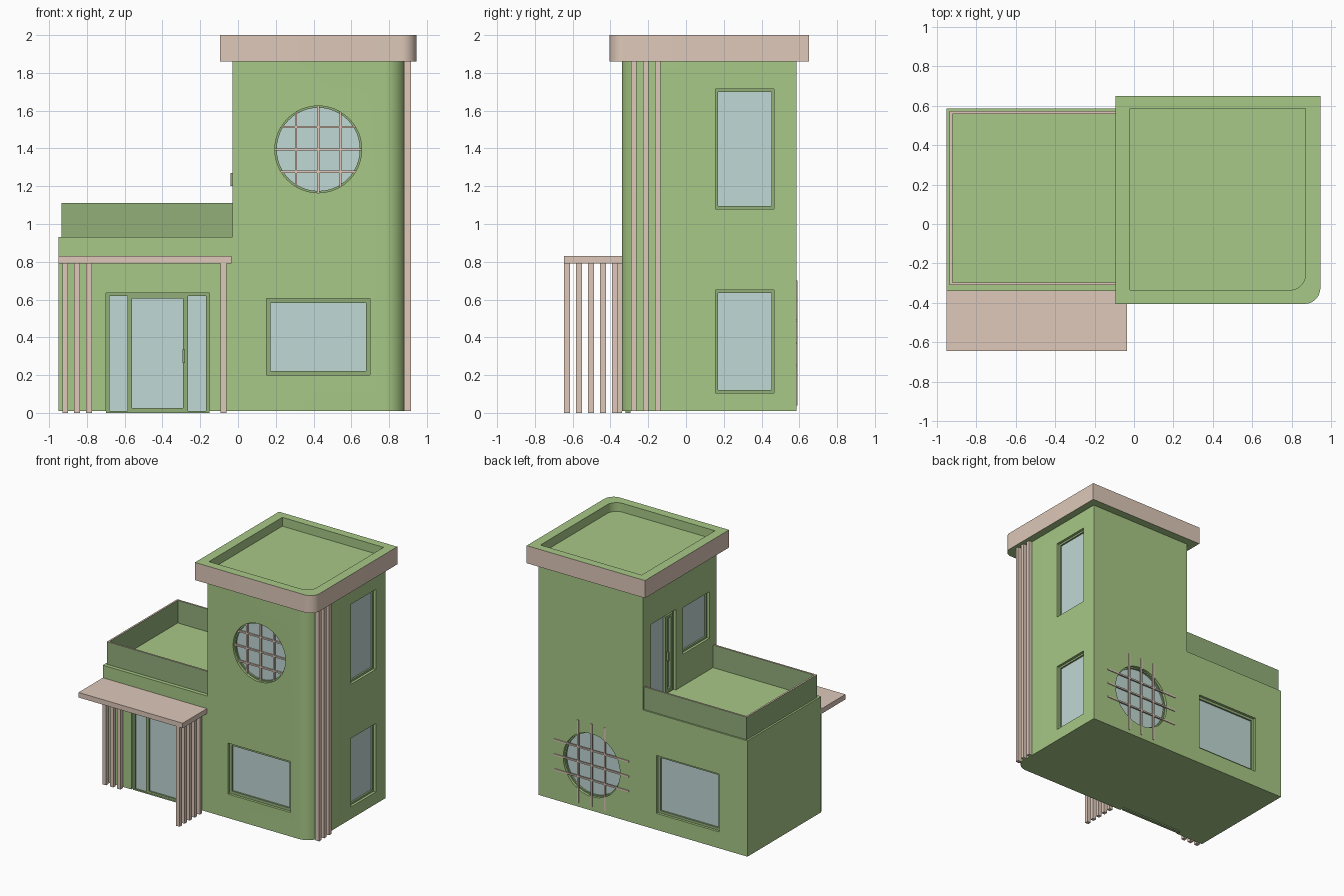
import bpy, bmesh, math
from mathutils import Matrix

if "Cube" in bpy.data.objects:
    bpy.data.objects.remove(bpy.data.objects["Cube"])


def material(name, rgb):
    m = bpy.data.materials.new(name)
    m.diffuse_color = (*rgb, 1)
    m.use_nodes = True
    m.node_tree.nodes["Principled BSDF"].inputs["Base Color"].default_value = m.diffuse_color
    return m


GREEN = material("wall_green", (0.39, 0.58, 0.24))
DARK = material("frame_green", (0.29, 0.43, 0.195))
PINK = material("trim_pink", (0.73, 0.58, 0.485))
GLASS = material("glass", (0.53, 0.69, 0.66))

# Wall frames: local (u, v, depth) -> world; depth is positive outwards
def wall(u, n, offset):
    m = Matrix.Identity(4)
    for i in range(3):
        m[i][0], m[i][1], m[i][2] = u[i], (0, 0, 1)[i], n[i]
        m[i][3] = n[i] * offset
    return m


FRONT = wall((1, 0, 0), (0, -1, 0), 0.34)
RIGHT = wall((0, 1, 0), (1, 0, 0), 0.885)
BACK = wall((-1, 0, 0), (0, 1, 0), 0.585)
LEFT = wall((0, -1, 0), (-1, 0, 0), 0.03)
PLAN = Matrix.Identity(4)


def prism(name, pts, a, b, mat, m=PLAN, hole=None):
    """Extrude an outline from depth a to b, optionally with a matching hole."""
    bm = bmesh.new()
    n = len(pts)
    def loop(ps, d):
        return [bm.verts.new(m @ Matrix.Translation((p[0], p[1], d)).to_translation()) for p in ps]
    lo, hi = loop(pts, a), loop(pts, b)
    if hole:
        hlo, hhi = loop(hole, a), loop(hole, b)
    else:
        bm.faces.new(lo[::-1])
        bm.faces.new(hi)
    for i in range(n):
        j = (i + 1) % n
        bm.faces.new((lo[i], lo[j], hi[j], hi[i]))
        if hole:
            bm.faces.new((hlo[j], hlo[i], hhi[i], hhi[j]))
            bm.faces.new((hi[i], hi[j], hhi[j], hhi[i]))
            bm.faces.new((lo[j], lo[i], hlo[i], hlo[j]))
    bmesh.ops.recalc_face_normals(bm, faces=bm.faces)
    me = bpy.data.meshes.new(name)
    bm.to_mesh(me)
    bm.free()
    me.materials.append(mat)
    ob = bpy.data.objects.new(name, me)
    bpy.context.collection.objects.link(ob)
    return ob


def rect(u0, u1, v0, v1):
    return [(u0, v0), (u1, v0), (u1, v1), (u0, v1)]


def circle(u, v, r, n=48):
    return [(u + r * math.cos(2 * math.pi * i / n), v + r * math.sin(2 * math.pi * i / n)) for i in range(n)]


def rounded(x0, x1, y0, y1, r, n=10):
    """Rectangle with only the front right corner rounded."""
    arc = [(x1 - r + r * math.sin(t), y0 + r - r * math.cos(t))
           for t in (math.pi / 2 * i / n for i in range(n + 1))]
    return [(x0, y0)] + arc + [(x1, y1), (x0, y1)]


def paint(ob, mat, test):
    ob.data.materials.append(mat)
    for p in ob.data.polygons:
        if test(p):
            p.material_index = 1


def activate(ob):
    bpy.ops.object.select_all(action='DESELECT')
    bpy.context.view_layer.objects.active = ob
    ob.select_set(True)


def opening(name, body, m, outer, inner):
    """Recess in the wall with a frame and a pane."""
    cutter = prism("cutter", outer, -0.045, 0.05, DARK, m)
    cutter.hide_render = True
    activate(body)
    mod = body.modifiers.new("cut", 'BOOLEAN')
    mod.operation, mod.solver, mod.object = 'DIFFERENCE', 'EXACT', cutter
    bpy.ops.object.modifier_apply(modifier=mod.name)
    bpy.data.objects.remove(cutter)
    prism(name + "_frame", outer, -0.045, -0.02, DARK, m, inner)
    prism(name + "_glass", inner, -0.045, -0.033, GLASS, m)


def window(name, body, m, u0, u1, v0, v1, t=0.015):
    opening(name, body, m, rect(u0, u1, v0, v1), rect(u0 + t, u1 - t, v0 + t, v1 - t))


def round_window(name, body, m, u, v, r, bar_depth, half):
    opening(name, body, m, circle(u, v, r), circle(u, v, r - 0.01))
    for i in (-1, 0, 1):
        s, w = i * 0.118, 0.006
        prism(name + "_bar_upright", rect(u + s - w, u + s + w, v - half, v + half),
              bar_depth - 0.012, bar_depth, PINK, m)
        prism(name + "_bar_level", rect(u - half, u + half, v + s - w, v + s + w),
              bar_depth - 0.012, bar_depth, PINK, m)


# Building masses
tower = prism("tower", rounded(-0.03, 0.885, -0.34, 0.585, 0.11), 0.01, 1.86, GREEN)
annex = prism("annex", rect(-0.95, -0.03, -0.34, 0.585), 0.01, 0.93, GREEN)

# Tower windows
window("front_window", tower, FRONT, 0.15, 0.70, 0.20, 0.605, 0.022)
window("right_upper_window", tower, RIGHT, 0.155, 0.467, 1.08, 1.715)
window("right_lower_window", tower, RIGHT, 0.155, 0.467, 0.105, 0.65)
window("terrace_window", tower, LEFT, -0.08, 0.25, 1.18, 1.55)
round_window("front_round_window", tower, FRONT, 0.425, 1.395, 0.23, -0.012, 0.3)
round_window("back_round_window", tower, BACK, -0.42, 0.37, 0.25, 0.006, 0.33)
window("back_window", annex, BACK, 0.15, 0.70, 0.14, 0.60, 0.02)

# Entrance door with side lights
opening("entrance", annex, FRONT, rect(-0.70, -0.15, 0.0, 0.635), rect(-0.68, -0.17, 0.01, 0.62))
prism("entrance_leaf", rect(-0.585, -0.265, 0.01, 0.62), -0.04, -0.022, DARK, FRONT,
      rect(-0.56, -0.29, 0.025, 0.605))
prism("entrance_handle", rect(-0.295, -0.28, 0.265, 0.335), -0.022, 0.0, DARK, FRONT)

# Terrace door
opening("terrace_door", tower, LEFT, rect(-0.48, -0.17, 0.93, 1.57), rect(-0.465, -0.185, 0.94, 1.555))
prism("terrace_door_leaf", rect(-0.285, -0.19, 0.94, 1.55), -0.04, -0.01, DARK, LEFT,
      rect(-0.255, -0.215, 0.965, 1.53))
prism("terrace_door_handle", rect(-0.275, -0.262, 1.20, 1.27), -0.01, 0.01, DARK, LEFT)

# Terrace parapet, open towards the tower
t = 0.014
parapet = prism("parapet", [(-0.03, -0.31), (-0.03, -0.31 + t), (-0.935 + t, -0.31 + t),
                            (-0.935 + t, 0.573 - t), (-0.03, 0.573 - t), (-0.03, 0.573),
                            (-0.935, 0.573), (-0.935, -0.31)], 0.93, 1.11, DARK)
paint(parapet, PINK, lambda p: p.normal.z > 0.5)

# Roof rim with pink outer fascia and sunken deck
inner = rounded(-0.02, 0.87, -0.335, 0.585, 0.08)
rim = prism("roof_rim", rounded(-0.095, 0.945, -0.405, 0.65, 0.08), 1.86, 2.0, GREEN, PLAN, inner)
paint(rim, PINK, lambda p: abs(p.normal.z) < 0.5
      and (p.center.x - 0.425) * p.normal.x + (p.center.y - 0.12) * p.normal.y > 0)
prism("roof_deck", inner, 1.861, 1.93, GREEN)

# Entrance canopy and its slats
prism("canopy", rect(-0.95, -0.035, -0.645, -0.34), 0.79, 0.83, PINK)
for i in range(3):
    x = -0.93 + i * 0.063
    prism("canopy_wall_slat", rect(x, x + 0.03, -0.37, -0.34), 0.0, 0.79, PINK)
for i in range(5):
    y = -0.645 + i * 0.0635
    prism("canopy_side_slat", rect(-0.092, -0.062, y, y + 0.03), 0.0, 0.79, PINK)

# Tall slats beside the rounded corner
for i in range(3):
    y = -0.29 + i * 0.063
    prism("tower_slat", rect(0.88, 0.916, y, y + 0.028), 0.01, 1.86, PINK)

# Smooth the curved surfaces only
for ob in list(bpy.context.collection.objects):
    if ob in (tower, rim) or "round_window" in ob.name:
        activate(ob)
        bpy.ops.object.shade_smooth_by_angle(angle=math.radians(30))
